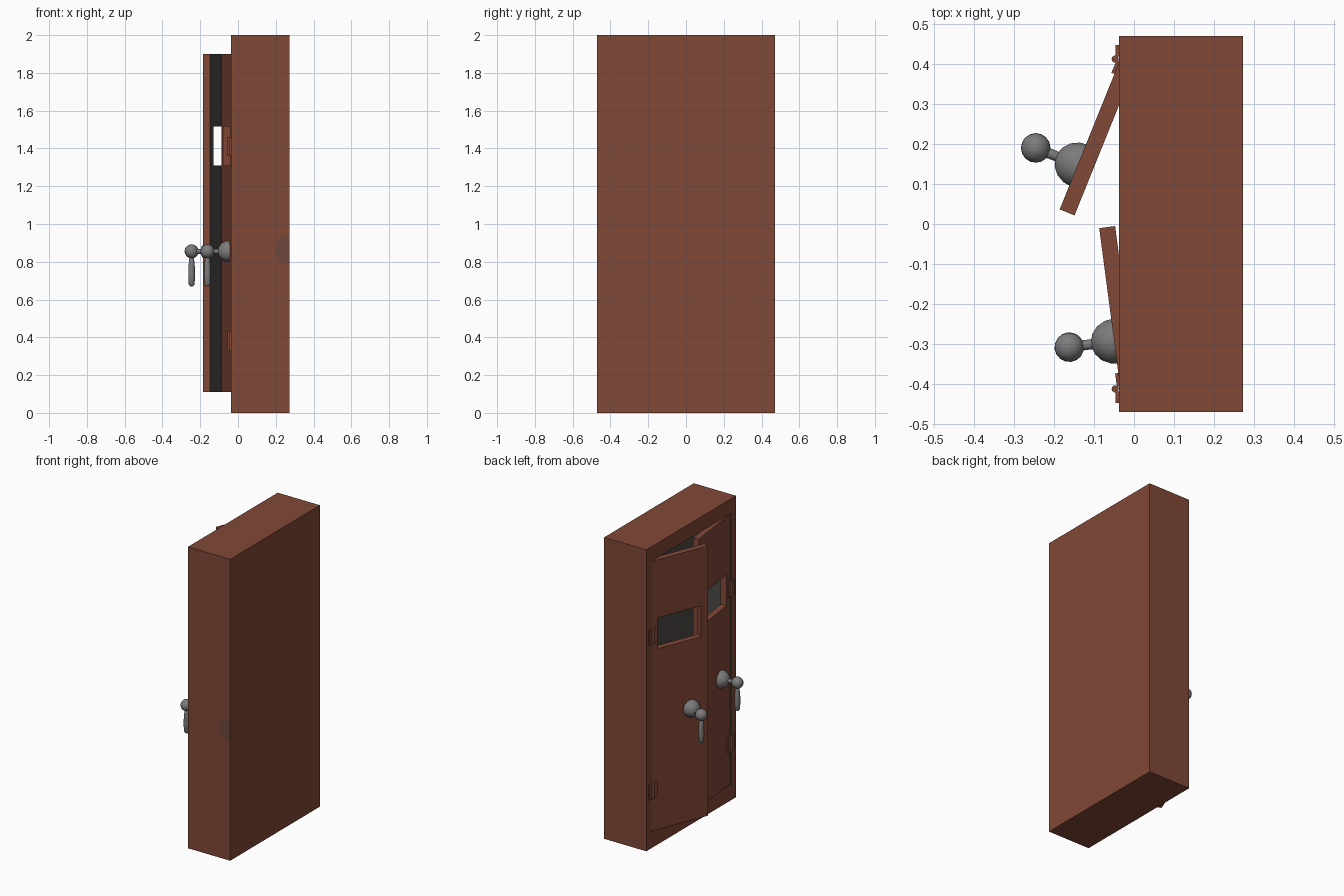
import bpy, bmesh, math
from mathutils import Matrix

if "Cube" in bpy.data.objects:
    bpy.data.objects.remove(bpy.data.objects["Cube"])

def material(name, rgb):
    m = bpy.data.materials.new(name)
    m.diffuse_color = (*rgb, 1)
    m.use_nodes = True
    m.node_tree.nodes["Principled BSDF"].inputs["Base Color"].default_value = m.diffuse_color
    return m

BROWN = material("red_brown_wood", (0.216, 0.065, 0.037))
DARK = material("dark_interior", (0.07, 0.068, 0.062))
GREY = material("grey_metal", (0.2, 0.2, 0.2))
STAIN = material("faded_brown", (0.155, 0.064, 0.045))

def finish(name, bm, mats, matrix=Matrix(), smooth=False):
    bmesh.ops.recalc_face_normals(bm, faces=bm.faces)
    me = bpy.data.meshes.new(name)
    bm.to_mesh(me)
    bm.free()
    for m in mats:
        me.materials.append(m)
    ob = bpy.data.objects.new(name, me)
    bpy.context.collection.objects.link(ob)
    ob.matrix_world = matrix
    if smooth:
        bpy.ops.object.select_all(action='DESELECT')
        ob.select_set(True)
        bpy.context.view_layer.objects.active = ob
        bpy.ops.object.shade_smooth_by_angle(angle=math.radians(40))
    return ob

def rect_loft(name, rects, dark_strips, closed, matrix=Matrix()):
    """Bridge rectangles (x, y0, y1, z0, z1) in order; closed loops last to first."""
    bm = bmesh.new()
    loops = [[bm.verts.new((x, y, z)) for y, z in
              ((y0, z0), (y1, z0), (y1, z1), (y0, z1))] for x, y0, y1, z0, z1 in rects]
    n = len(loops)
    for i in range(n if closed else n - 1):
        a, b = loops[i], loops[(i + 1) % n]
        for k in range(4):
            f = bm.faces.new((a[k], a[(k + 1) % 4], b[(k + 1) % 4], b[k]))
            f.material_index = int(i in dark_strips)
    if not closed:
        bm.faces.new(loops[0])
        bm.faces.new(loops[-1]).material_index = int(n - 1 in dark_strips)
    return finish(name, bm, [BROWN, DARK], matrix)

def box(name, x0, x1, y0, y1, z0, z1, matrix=Matrix()):
    return rect_loft(name, [(x0, y0, y1, z0, z1), (x1, y0, y1, z0, z1)], (), False, matrix)

def lathe(name, profile, matrix, mat, steps=16):
    bm = bmesh.new()
    vs = [bm.verts.new((r, 0, z)) for r, z in profile]
    es = [bm.edges.new(p) for p in zip(vs, vs[1:])]
    bmesh.ops.spin(bm, geom=vs + es, cent=(0, 0, 0), axis=(0, 0, 1),
                   angle=2 * math.pi, steps=steps)
    bmesh.ops.remove_doubles(bm, verts=bm.verts, dist=1e-5)
    return finish(name, bm, [mat], matrix, True)

def sphere(name, r, matrix):
    bm = bmesh.new()
    bmesh.ops.create_uvsphere(bm, u_segments=16, v_segments=12, radius=r)
    return finish(name, bm, [GREY], matrix, True)

# Cabinet shell, open towards -x
FX = -0.038
rect_loft("cabinet_case", [
    (0.272, -0.47, 0.47, 0, 2), (FX, -0.47, 0.47, 0, 2),
    (FX, -0.416, 0.416, 0.105, 1.905), (0.235, -0.416, 0.416, 0.105, 1.905)],
    (2, 3), False)

# Faded half-round mark on the side panel
bm = bmesh.new()
arc = [bm.verts.new((0.27 - 0.072 * math.sin(a), -0.4705, 0.865 + 0.075 * math.cos(a)))
       for a in [math.pi * i / 8 for i in range(9)]]
f = bm.faces.new(arc)
bmesh.ops.extrude_face_region(bm, geom=[f])
finish("side_mark", bm, [STAIN])

# Doors: side, opening angle, handle distance from the hinge
TO_FRONT = Matrix.Rotation(math.radians(-90), 4, 'Y')
T = Matrix.Translation
for side, angle, hd in ((1, 22, 0.285), (-1, 7.5, 0.12)):
    tag = "left" if side > 0 else "right"
    px, py = -0.034, side * 0.412
    M = T((px, py, 0)) @ Matrix.Rotation(math.radians(-side * angle), 4, 'Z')
    s = -side
    outer = (0, s * 0.405, 0.11, 1.90)
    window = (s * 0.045, s * 0.355, 1.31, 1.515)
    # Door panel with a window hole, dark on its inner face
    rect_loft(tag + "_door", [(0.04, *outer), (0, *outer), (0, *window), (0.04, *window)],
              (3,), True, M)
    # Hinges: frame leaf, door leaf and knuckle
    for level, zc in (("lower", 0.38), ("upper", 1.41)):
        n = f"{tag}_{level}_hinge"
        box(n + "_frame_leaf", -0.046, FX + 0.002, py + side * 0.006, side * 0.447,
            zc - 0.05, zc + 0.05)
        box(n + "_door_leaf", -0.008, 0.002, s * 0.006, s * 0.04, zc - 0.05, zc + 0.05, M)
        lathe(n + "_knuckle", [(0, -0.05), (0.009, -0.05), (0.009, 0.05), (0, 0.05)],
              T((-0.047, py, zc)), BROWN, 10)
    # Handle: domed base with neck, ball and hanging lever
    H = M @ T((0, s * hd, 0.855))
    lathe(tag + "_handle_base", [(0, 0), (0.057, 0), (0.055, 0.016), (0.044, 0.037),
          (0.027, 0.051), (0.013, 0.056), (0.013, 0.1)], H @ TO_FRONT, GREY, 14)
    B = H @ T((-0.113, 0, 0))
    sphere(tag + "_handle_ball", 0.037, B)
    lathe(tag + "_handle_lever", [(0, -0.186), (0.01, -0.183), (0.016, -0.174),
          (0.018, -0.13), (0.017, -0.08), (0.012, -0.03), (0, -0.01)], B, GREY, 12)
